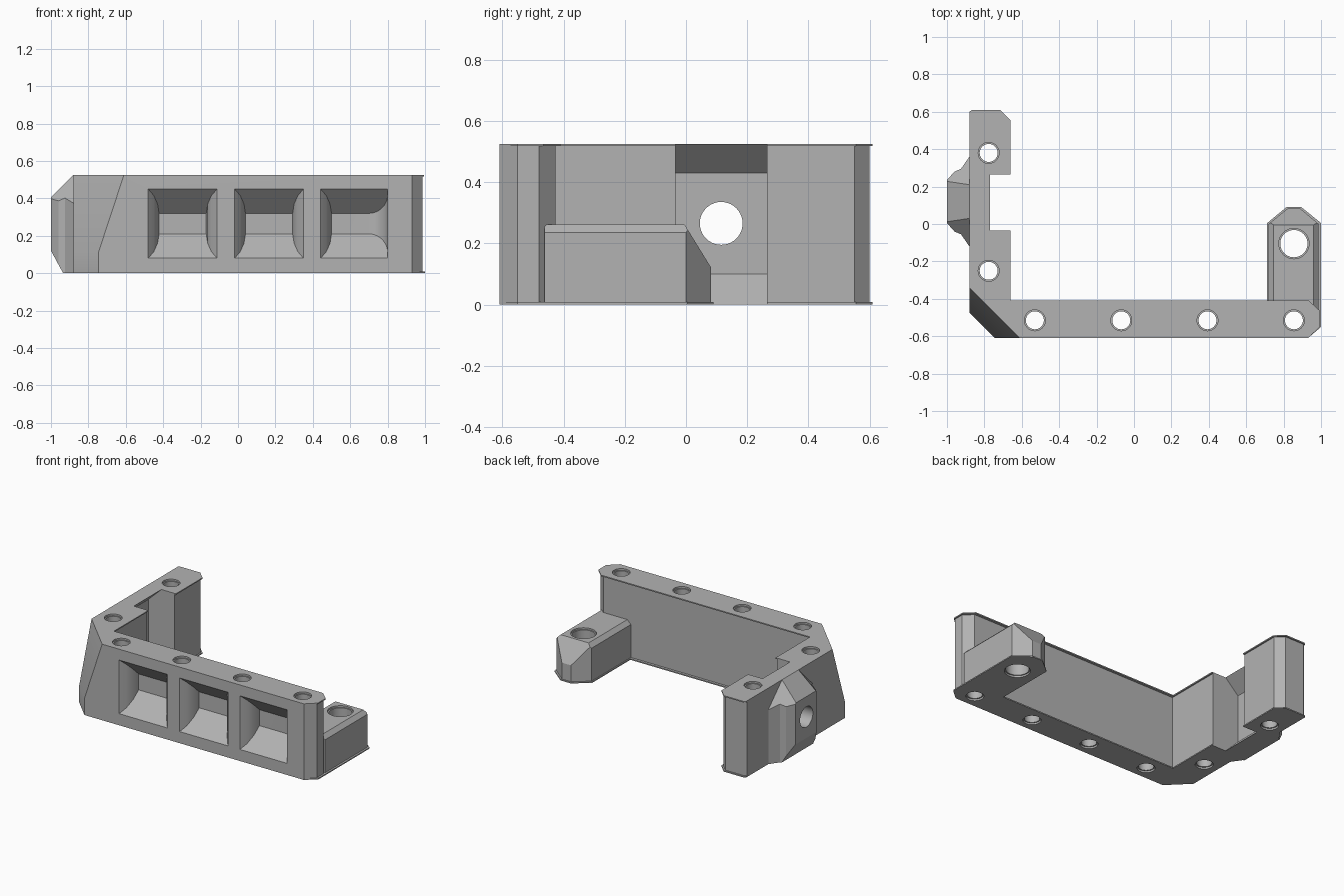
import bpy, bmesh, math
from mathutils import Vector

if "Cube" in bpy.data.objects:
    bpy.data.objects.remove(bpy.data.objects["Cube"], do_unlink=True)

grey = bpy.data.materials.new("light_grey")
grey.use_nodes = True
COLOUR = (0.45, 0.45, 0.45, 1)
grey.diffuse_color = COLOUR
grey.node_tree.nodes["Principled BSDF"].inputs["Base Color"].default_value = COLOUR

H = 0.525      # overall height
LIP = 0.008    # thickness of the thin rim plates


def prism(name, pts, lo, hi, axis="z", cuts=()):
    """Extrude a 2D outline along an axis, then trim by (point, normal) planes."""
    place = {"z": lambda a, b, c: (a, b, c),
             "y": lambda a, b, c: (a, c, b),
             "x": lambda a, b, c: (c, a, b)}[axis]
    bm = bmesh.new()
    rings = [[bm.verts.new(place(a, b, c)) for a, b in pts] for c in (lo, hi)]
    bm.faces.new(rings[0])
    bm.faces.new(rings[1])
    n = len(pts)
    for i in range(n):
        j = (i + 1) % n
        bm.faces.new((rings[0][i], rings[0][j], rings[1][j], rings[1][i]))
    for co, no in cuts:
        bmesh.ops.bisect_plane(bm, geom=bm.verts[:] + bm.edges[:] + bm.faces[:], dist=1e-5,
                               plane_co=co, plane_no=Vector(no).normalized(), clear_outer=True)
        bmesh.ops.holes_fill(bm, edges=[e for e in bm.edges if e.is_boundary], sides=0)
    bmesh.ops.recalc_face_normals(bm, faces=bm.faces[:])
    mesh = bpy.data.meshes.new(name)
    bm.to_mesh(mesh)
    bm.free()
    mesh.materials.append(grey)
    ob = bpy.data.objects.new(name, mesh)
    bpy.context.collection.objects.link(ob)
    return ob


def boolean(ob, other, op="DIFFERENCE", keep=False):
    mod = ob.modifiers.new(op.lower(), "BOOLEAN")
    mod.operation, mod.solver, mod.object = op, "EXACT", other
    bpy.context.view_layer.objects.active = ob
    bpy.ops.object.modifier_apply(modifier=mod.name)
    if not keep:
        bpy.data.objects.remove(other, do_unlink=True)


def circle(a, b, r, n=40):
    return [(a + r * math.cos(2 * math.pi * i / n), b + r * math.sin(2 * math.pi * i / n))
            for i in range(n)]


def drill(ob, a, b, r, lo, hi, axis="z", sink=0.008):
    """Through hole with a shallow wider ring at both ends."""
    boolean(ob, prism("drill", circle(a, b, r), lo - 0.1, hi + 0.1, axis))
    if sink:
        for z in (lo, hi):
            boolean(ob, prism("sink", circle(a, b, r + sink), z - 0.012, z + 0.012, axis))


# Frame: long front wall and side arm, with the outer corner slanted back
CORNER = ((-0.61, -0.61, H), (-1, -1, 0.329))
frame = prism("frame", [
    (-0.745, -0.61), (0.93, -0.61), (0.987, -0.55), (0.987, -0.48), (0.93, -0.427),
    (-0.67, -0.427), (-0.67, 0.55), (-0.72, 0.6), (-0.865, 0.6), (-0.88, 0.59),
    (-0.88, -0.475)], 0, H, cuts=[CORNER])

# Side boss: bevelled block on the outer face of the arm
boss = prism("boss", [
    (-0.82, -0.12), (-0.82, 0.36), (-0.88, 0.36), (-0.925, 0.295), (-0.96, 0.28),
    (-1, 0.235), (-1, 0.005), (-0.96, -0.04), (-0.925, -0.055), (-0.88, -0.12)],
    0, H, cuts=[
        ((-0.88, 0.12, H), (-1, 0, 1)),
        ((-0.935, 0.12, 0), (-0.12, 0, -0.065)),
        ((-0.88, -0.12, 0.375), (-0.85, -1, 1)),
        ((-0.88, 0.36, 0.375), (-0.85, 1, 1))])

# Rim plates: thin lips around the top and bottom edges
rim_arm = [(-0.66, -0.41), (-0.66, 0.555), (-0.715, 0.61), (-0.865, 0.61),
           (-0.88, 0.6), (-0.88, -0.475), (-0.745, -0.61)]
top_rim = prism("top_rim", rim_arm + [(0.93, -0.61), (0.995, -0.55), (0.995, -0.465),
                                      (0.935, -0.41)], H - LIP, H, cuts=[CORNER])
bottom_rim = prism("bottom_rim", rim_arm + [(0.93, -0.61), (1, -0.55), (1, -0.41)], 0, LIP)
for part in (boss, top_rim, bottom_rim):
    boolean(frame, part, "UNION")

# Notch on the inner side of the arm, undercut towards the boss
boolean(frame, prism("notch", [(-0.6, -0.1), (-0.77, -0.1), (-0.77, 0), (-0.87, 0.1),
                               (-0.87, 0.43), (-0.77, H), (-0.77, 0.7), (-0.6, 0.7)],
                     -0.035, 0.265, "y"))

# Front pockets: plan outline crossed with a sloped section
FRONT, BACK = -0.61, -0.48
flare = [(0, FRONT - 0.03), (0, FRONT), (0.03, -0.575), (0.05, -0.53), (0.058, BACK), (0.058, -0.45)]
section = [(FRONT - 0.03, 0.05), (BACK, 0.21), (BACK, 0.32), (FRONT - 0.03, 0.48)]
for left, right, rounded in ((-0.48, -0.112, 0), (-0.018, 0.35, 0), (0.442, 0.8, 1)):
    plan = [(left + d, y) for d, y in flare]
    if rounded:
        plan += [(0.7 + 0.1 * math.sin(t), -0.58 + 0.1 * math.cos(t))
                 for t in (math.pi / 20 * i for i in range(11))] + [(right, FRONT - 0.03)]
        plan.remove((left + 0.058, -0.45))
    else:
        plan += [(right - d, y) for d, y in reversed(flare)]
    pocket = prism("pocket", plan, 0.02, 0.5)
    boolean(pocket, prism("section", section, left - 0.1, right + 0.1, "x"), "INTERSECT")
    boolean(frame, pocket)

# Vertical fixing holes and the cross hole through the boss
for x, y in ((-0.53, -0.515), (-0.068, -0.515), (0.393, -0.515), (0.855, -0.515),
             (-0.777, 0.38), (-0.777, -0.25)):
    drill(frame, x, y, 0.048, 0, H)
drill(frame, 0.115, 0.265, 0.07, -1, -0.8, "x", sink=0)

# Rear lug: low pointed foot behind the right end of the wall
lug = prism("rear_lug", [(0.72, -0.462), (0.987, -0.462), (0.987, 0), (0.89, 0.082),
                         (0.82, 0.082), (0.72, 0)], 0, 0.262,
            cuts=[((0.85, -0.005, 0.262), (0, 0.13, 0.08)),
                  ((0.987, 0, 0.235), (1, 0, 1)),
                  ((0.72, 0, 0.235), (-1, 0, 1))])
lug_rim = prism("lug_rim", [(0.712, -0.42), (1, -0.42), (1, 0.005), (0.895, 0.09),
                            (0.815, 0.09), (0.712, 0.005)], 0, LIP)
boolean(lug, lug_rim, "UNION")
drill(lug, 0.855, -0.105, 0.073, 0, 0.262)

for ob in (frame, lug):
    bpy.ops.object.select_all(action="DESELECT")
    ob.select_set(True)
    bpy.context.view_layer.objects.active = ob
    bpy.ops.object.shade_smooth_by_angle(angle=math.radians(25))
